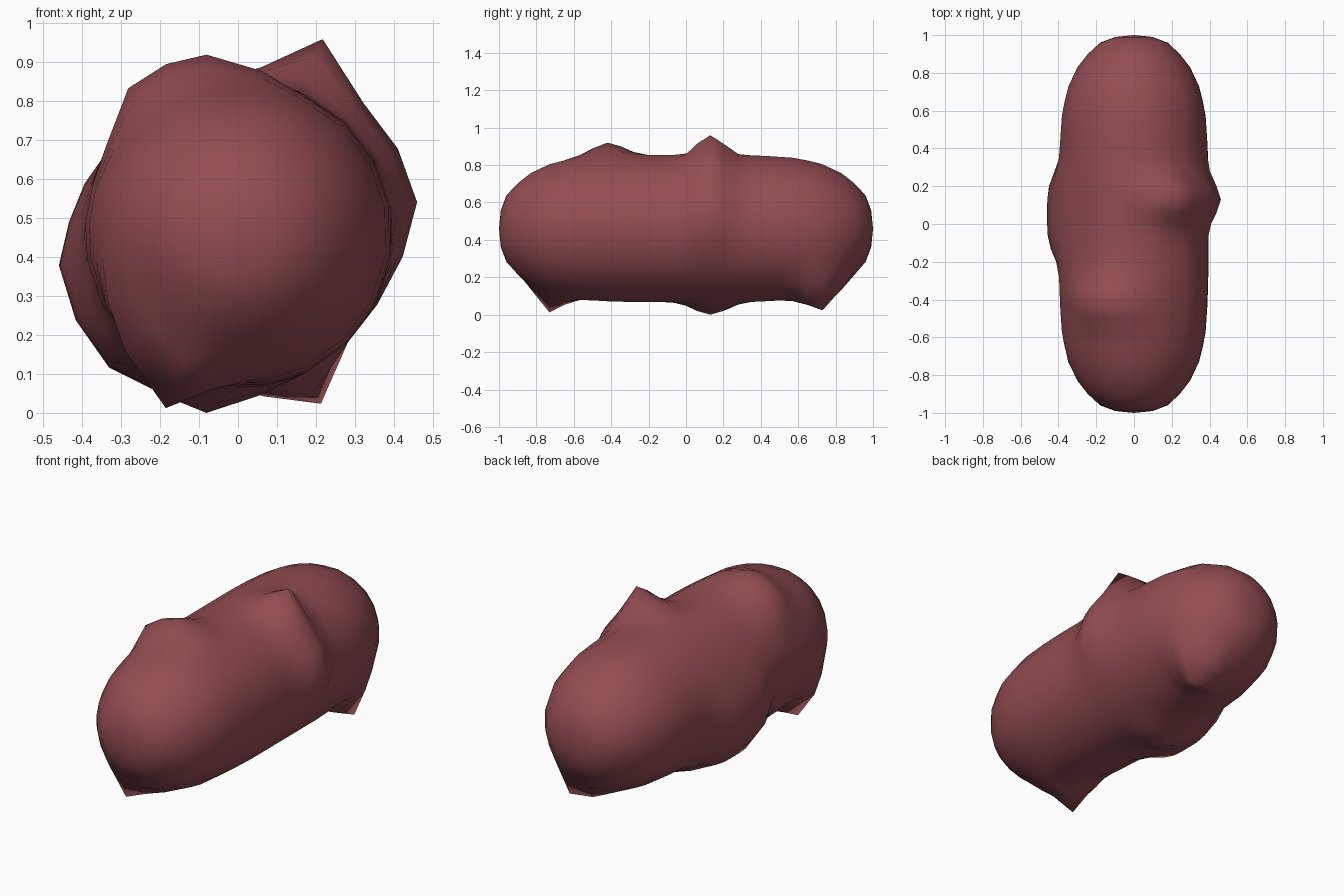
import bpy, bmesh, math

if "Cube" in bpy.data.objects:
    bpy.data.objects.remove(bpy.data.objects["Cube"])

CZ = 0.465
# body profile: (distance from middle along y, radius)
PROFILE = [(0, .397), (.28, .397), (.42, .393), (.57, .383), (.71, .357), (.83, .30),
           (.9, .245), (.96, .18), (.99, .10), (1, 0)]
HALF = [.06, .13, .2, .28, .35, .42, .5, .57, .65, .73, .83, .9, .96, .99]
RINGS = [-y for y in reversed(HALF)] + [0] + HALF
ANGLES = [10, 28, 46, 66.5, 82, 100, 113, 127, 145, 162, 176, 190, 208, 226,
          247.5, 260, 279, 296, 315, 333, 352]
# lumps: (y centre, y spread, falloff power, [(angle, height)])
LUMPS = [
    (.13, .11, 2, [(-30, 0), (-8, .03), (10, .07), (28, .068), (46, .068),
                   (66.5, .148), (82, .035), (100, 0)]),
    (.05, .24, 4, [(150, 0), (176, .038), (190, .07), (208, .075), (226, .08),
                   (247.5, .02), (260, 0)]),
    (.13, .12, 2, [(226, 0), (247.5, .04), (260, .07), (279, .02), (296, 0)]),
    (-.42, .12, 2, [(66, 0), (82, .03), (100, .074), (113, .08), (127, .075), (150, 0)]),
    (-.73, .10, 2, [(185, 0), (208, .03), (226, .07), (247.5, .137), (260, .06), (285, 0)]),
    (.73, .11, 2, [(255, 0), (279, .075), (296, .138), (315, .05), (340, 0)]),
]


def lerp_table(table, t):
    for (a, va), (b, vb) in zip(table, table[1:]):
        if a <= t <= b:
            return va + (vb - va) * (t - a) / (b - a)
    return 0


def radius(y, ang):
    r = lerp_table(PROFILE, abs(y))
    fade = min(1, r / .3)
    for cy, sy, power, table in LUMPS:
        h = max(lerp_table(table, ang), lerp_table(table, ang - 360))
        r += h * math.exp(-abs((y - cy) / sy) ** power) * fade
    return r


# lumpy capsule skin
bm = bmesh.new()
rows = []
for y in RINGS:
    row = []
    for ang in ANGLES:
        r, a = radius(y, ang), math.radians(ang)
        row.append(bm.verts.new((r * math.cos(a), y, CZ + r * math.sin(a))))
    rows.append(row)
n = len(ANGLES)
for r0, r1 in zip(rows, rows[1:]):
    for i in range(n):
        j = (i + 1) % n
        bm.faces.new((r0[i], r0[j], r1[j], r1[i]))
# rounded end caps
for row, y in ((rows[0], -1), (rows[-1], 1)):
    tip = bm.verts.new((0, y, CZ))
    for i in range(n):
        bm.faces.new((row[i], row[(i + 1) % n], tip))
bmesh.ops.recalc_face_normals(bm, faces=bm.faces)
for f in bm.faces:
    f.smooth = True
low = min(v.co.z for v in bm.verts)
for v in bm.verts:
    v.co.z -= low
mesh = bpy.data.meshes.new("lumpy_body")
bm.to_mesh(mesh)
bm.free()
body = bpy.data.objects.new("lumpy_body", mesh)
bpy.context.collection.objects.link(body)

mat = bpy.data.materials.new("dull_red")
mat.diffuse_color = (0.29, 0.074, 0.085, 1)
mat.use_nodes = True
mat.node_tree.nodes["Principled BSDF"].inputs["Base Color"].default_value = mat.diffuse_color
mesh.materials.append(mat)
